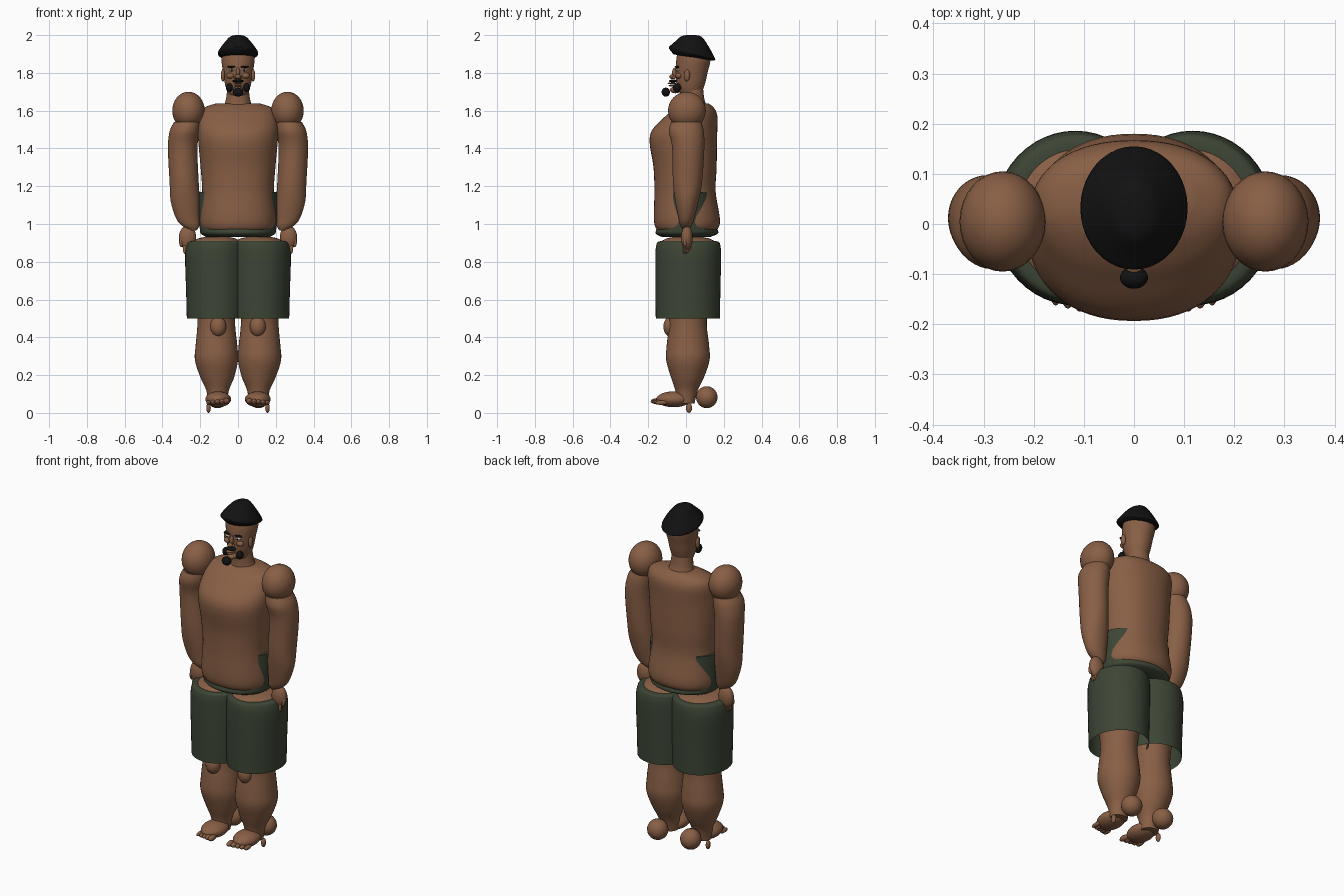
import bpy, bmesh
from math import sin, cos, pi, copysign


def material(name, rgb):
    m = bpy.data.materials.new(name)
    m.diffuse_color = (*rgb, 1)
    return m


SKIN = material("skin", (0.25, 0.115, 0.06))
CLOTH = material("cloth", (0.046, 0.06, 0.036))
BLACK = material("black_hair", (0.006, 0.006, 0.006))
WHITE = material("eye_white", (0.7, 0.7, 0.65))


def finish(name, bm, mat):
    bmesh.ops.recalc_face_normals(bm, faces=bm.faces)
    for f in bm.faces:
        f.smooth = True
    me = bpy.data.meshes.new(name)
    bm.to_mesh(me)
    bm.free()
    me.materials.append(mat)
    me.set_sharp_from_angle(angle=0.7)
    ob = bpy.data.objects.new(name, me)
    bpy.context.collection.objects.link(ob)
    return ob


def spline(a, b, c, d, t):
    return 0.5 * (2 * b + (c - a) * t + (2 * a - 5 * b + 4 * c - d) * t * t
                  + (3 * b - a - 3 * c + d) * t ** 3)


def loft(name, secs, mat, side=1, power=2, steps=5, n=40, caps=True):
    """Skin through ellipses (z, cx, cy, rx, ry, shear of z along y)."""
    secs = [tuple(s) + (0,) * (6 - len(s)) for s in secs]
    p = [secs[0]] + secs + [secs[-1]]
    rows = [[spline(*q, k / steps) for q in zip(*p[i:i + 4])]
            for i in range(len(secs) - 1) for k in range(steps)] + [secs[-1]]
    bm = bmesh.new()
    rings = []
    for z, cx, cy, rx, ry, sh in rows:
        ring = []
        for j in range(n):
            c, s = cos(2 * pi * j / n), sin(2 * pi * j / n)
            x = copysign(abs(c) ** (2 / power), c) * rx
            y = copysign(abs(s) ** (2 / power), s) * ry
            ring.append(bm.verts.new((side * (cx + x), cy + y, z + sh * y)))
        rings.append(ring)
    for a, b in zip(rings, rings[1:]):
        for j in range(n):
            k = (j + 1) % n
            bm.faces.new((a[j], a[k], b[k], b[j]))
    if caps:
        bm.faces.new(rings[0])
        bm.faces.new(rings[-1])
    return finish(name, bm, mat)


def ball(name, loc, rad, mat, seg=24):
    bm = bmesh.new()
    bmesh.ops.create_uvsphere(bm, u_segments=seg, v_segments=seg // 2, radius=1)
    for v in bm.verts:
        v.co = [c * r + o for c, r, o in zip(v.co, rad, loc)]
    return finish(name, bm, mat)


# Torso and waist of the shorts
loft("torso", [(0.94, 0, 0.0, 0.13, 0.11), (0.965, 0, 0.005, 0.185, 0.155),
               (1.02, 0, 0.005, 0.203, 0.175), (1.17, 0, -0.005, 0.19, 0.162),
               (1.3, 0, -0.005, 0.198, 0.167), (1.47, 0, -0.013, 0.212, 0.178),
               (1.57, 0, 0.028, 0.205, 0.138), (1.615, 0, 0.048, 0.18, 0.10),
               (1.637, 0, 0.055, 0.12, 0.065)], SKIN, power=2.2, n=64)
loft("shorts_waist", [(0.932, 0, 0, 0.17, 0.13), (0.95, 0, 0.005, 0.197, 0.165),
                      (0.98, 0, 0.005, 0.203, 0.16), (1.03, 0, 0.005, 0.207, 0.155),
                      (1.17, 0, 0.005, 0.208, 0.145)], CLOTH, n=64)

# Neck, head and hair
loft("neck", [(1.60, 0, 0.05, 0.085, 0.075), (1.65, 0, 0.04, 0.066, 0.06),
              (1.72, 0, 0.035, 0.056, 0.055)], SKIN)
loft("head", [(1.672, 0, 0.025, 0.03, 0.035), (1.69, 0, 0.025, 0.052, 0.055),
              (1.74, 0, 0.025, 0.069, 0.075), (1.80, 0, 0.03, 0.078, 0.084),
              (1.88, 0, 0.04, 0.088, 0.09), (1.94, 0, 0.035, 0.07, 0.07)], SKIN)
loft("hair", [(1.882, 0, 0.035, 0.085, 0.1, -0.16), (1.9, 0, 0.032, 0.107, 0.123, -0.25),
              (1.925, 0, 0.03, 0.097, 0.11, -0.2), (1.965, 0, 0.028, 0.068, 0.08, -0.08),
              (1.992, 0, 0.027, 0.042, 0.055), (2.0, 0, 0.027, 0.015, 0.025)],
     BLACK, steps=3)

# Face on the centre line
ball("nose_bridge", (0, -0.058, 1.80), (0.011, 0.016, 0.028), SKIN)
ball("nose_tip", (0, -0.073, 1.78), (0.015, 0.016, 0.012), SKIN)
ball("moustache", (0, -0.068, 1.757), (0.03, 0.022, 0.008), BLACK)
ball("upper_lip", (0, -0.075, 1.745), (0.022, 0.022, 0.005), SKIN)
ball("lower_lip", (0, -0.07, 1.733), (0.02, 0.022, 0.006), SKIN)
ball("chin", (0, -0.055, 1.71), (0.027, 0.03, 0.018), SKIN)
ball("chin_beard", (0, -0.107, 1.698), (0.028, 0.022, 0.024), BLACK)

for tag, s in (("left", 1), ("right", -1)):
    # Eyes, brows, ears, jaw beard
    ball("eye_" + tag, (s * 0.033, -0.044, 1.815), (0.016, 0.012, 0.007), WHITE)
    ball("pupil_" + tag, (s * 0.033, -0.054, 1.815), (0.005, 0.004, 0.005), BLACK)
    ball("brow_" + tag, (s * 0.035, -0.047, 1.832), (0.024, 0.014, 0.005), BLACK)
    ball("cheek_" + tag, (s * 0.04, -0.038, 1.785), (0.022, 0.018, 0.016), SKIN)
    ball("nostril_" + tag, (s * 0.013, -0.064, 1.776), (0.009, 0.011, 0.008), SKIN)
    ball("ear_" + tag, (s * 0.08, 0.005, 1.787), (0.011, 0.016, 0.032), SKIN)
    ball("jaw_beard_" + tag, (s * 0.046, -0.048, 1.722), (0.018, 0.021, 0.023), BLACK)

    # Shoulder, arm and hand
    ball("shoulder_" + tag, (s * 0.262, 0.005, 1.6), (0.086, 0.1, 0.1), SKIN, 32)
    loft("arm_" + tag, [(0.965, 0.235, 0, 0.015, 0.015), (0.99, 0.25, 0, 0.045, 0.03),
                        (1.03, 0.266, 0.002, 0.062, 0.042), (1.12, 0.279, 0.005, 0.077, 0.062),
                        (1.22, 0.285, 0.008, 0.077, 0.077), (1.4, 0.293, 0.012, 0.078, 0.085),
                        (1.49, 0.282, 0.002, 0.08, 0.092), (1.54, 0.268, 0.002, 0.07, 0.08)],
         SKIN, s)
    ball("hand_" + tag, (s * 0.267, 0.005, 0.928), (0.046, 0.031, 0.064), SKIN)
    for i in range(4):
        ball(f"finger_{i}_{tag}", (s * (0.282 - 0.004 * i), -0.01 + 0.01 * i, 0.872),
             (0.01, 0.007, 0.03), SKIN, 12)
    ball("thumb_" + tag, (s * 0.3, -0.005, 0.905), (0.012, 0.01, 0.028), SKIN, 12)

    # Shorts leg, open at the hem
    loft("shorts_leg_" + tag, [(0.5, 0.115, 0.01, 0.156, 0.17), (0.65, 0.115, 0.01, 0.16, 0.172),
                               (0.82, 0.117, 0.012, 0.163, 0.174),
                               (0.885, 0.115, 0.012, 0.158, 0.17),
                               (0.908, 0.112, 0.012, 0.145, 0.155),
                               (0.908, 0.112, 0.012, 0.09, 0.1)],
         CLOTH, s, n=48, caps=False)

    # Leg, knee, foot
    loft("leg_" + tag, [(0.05, 0.108, 0, 0.05, 0.045), (0.12, 0.108, 0.003, 0.06, 0.06),
                        (0.19, 0.11, 0.008, 0.09, 0.088), (0.28, 0.114, 0.01, 0.114, 0.115),
                        (0.36, 0.114, 0.01, 0.11, 0.112), (0.5, 0.115, 0.01, 0.1, 0.1),
                        (0.7, 0.112, 0.01, 0.125, 0.13), (0.88, 0.112, 0.01, 0.132, 0.145),
                        (0.918, 0.112, 0.01, 0.11, 0.125), (0.932, 0.112, 0.01, 0.06, 0.07)],
         SKIN, s)
    ball("knee_" + tag, (s * 0.105, -0.08, 0.457), (0.043, 0.04, 0.054), SKIN)
    ball("foot_" + tag, (s * 0.105, -0.065, 0.072), (0.068, 0.092, 0.042), SKIN, 32)
    ball("heel_" + tag, (s * 0.108, 0.11, 0.083), (0.058, 0.057, 0.058), SKIN)
    ball("ankle_knob_" + tag, (s * 0.156, 0.016, 0.026), (0.012, 0.016, 0.026), SKIN, 16)
    for i in range(5):
        ball(f"toe_{i}_{tag}", (s * (0.06 + 0.024 * i), -0.155 + 0.006 * i, 0.062 - 0.002 * i),
             (0.016 - 0.001 * i, 0.032, 0.016 - 0.001 * i), SKIN, 16)
